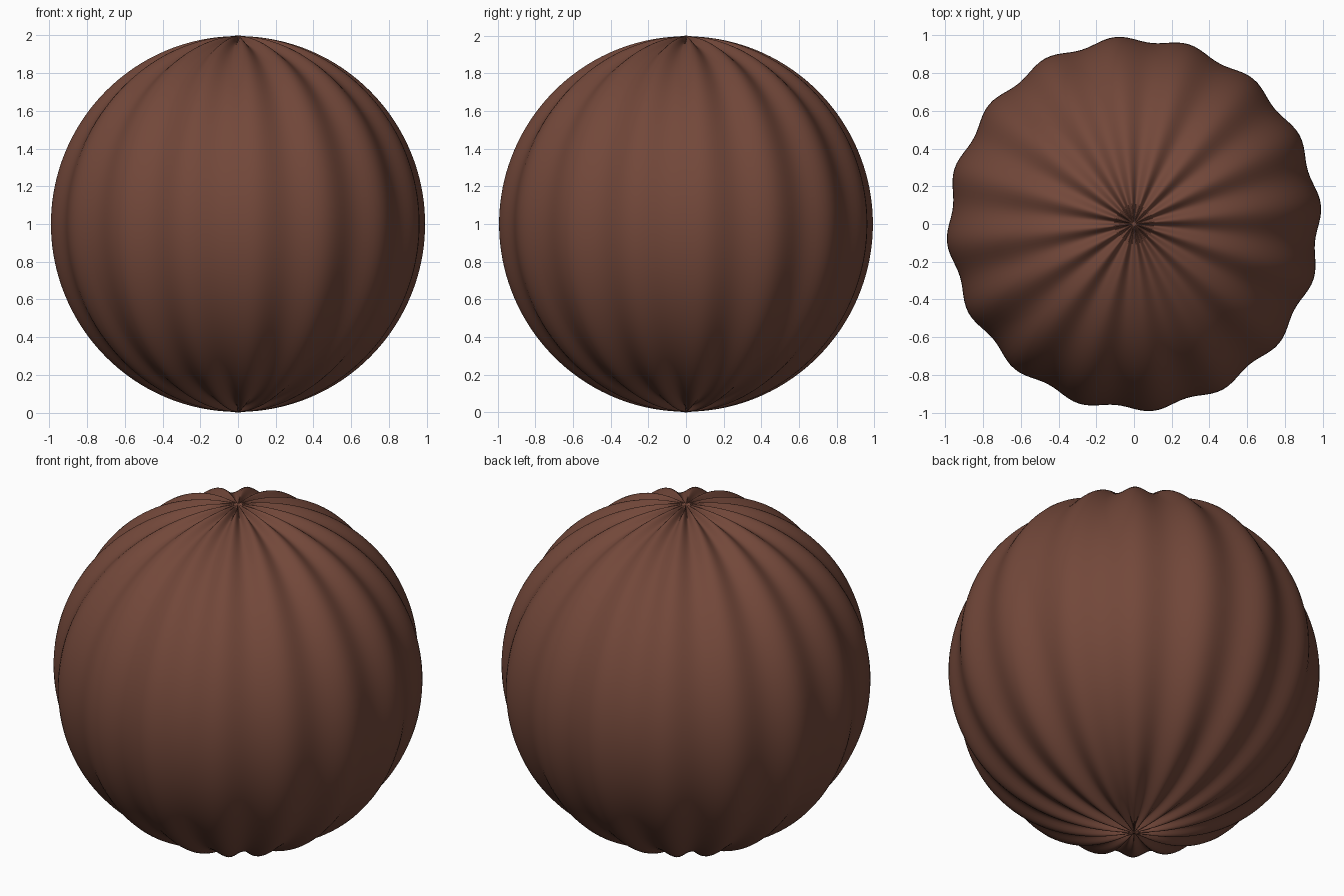
import bpy, bmesh, math

if "Cube" in bpy.data.objects:
    bpy.data.objects.remove(bpy.data.objects["Cube"])

LOBES = 16
MEAN, DEPTH = 0.98, 0.016   # mean radius and half depth of the grooves

# ribbed ball: a sphere pushed in and out by a wave around its axis
bm = bmesh.new()
bmesh.ops.create_uvsphere(bm, u_segments=192, v_segments=80, radius=1.0)
for v in bm.verts:
    flat = math.hypot(v.co.x, v.co.y)
    if flat > 1e-4:         # the two poles stay at full radius
        wave = math.sin(LOBES * math.atan2(v.co.y, v.co.x))
        v.co *= MEAN + DEPTH * wave
    v.co.z += 1.0
for f in bm.faces:
    f.smooth = True

mesh = bpy.data.meshes.new("ribbed_ball")
bm.to_mesh(mesh)
bm.free()

# single brown colour
brown = bpy.data.materials.new("chocolate brown")
brown.diffuse_color = (0.17, 0.064, 0.042, 1.0)
brown.use_nodes = True
brown.node_tree.nodes["Principled BSDF"].inputs["Base Color"].default_value = brown.diffuse_color
mesh.materials.append(brown)

ball = bpy.data.objects.new("ribbed_ball", mesh)
bpy.context.collection.objects.link(ball)
